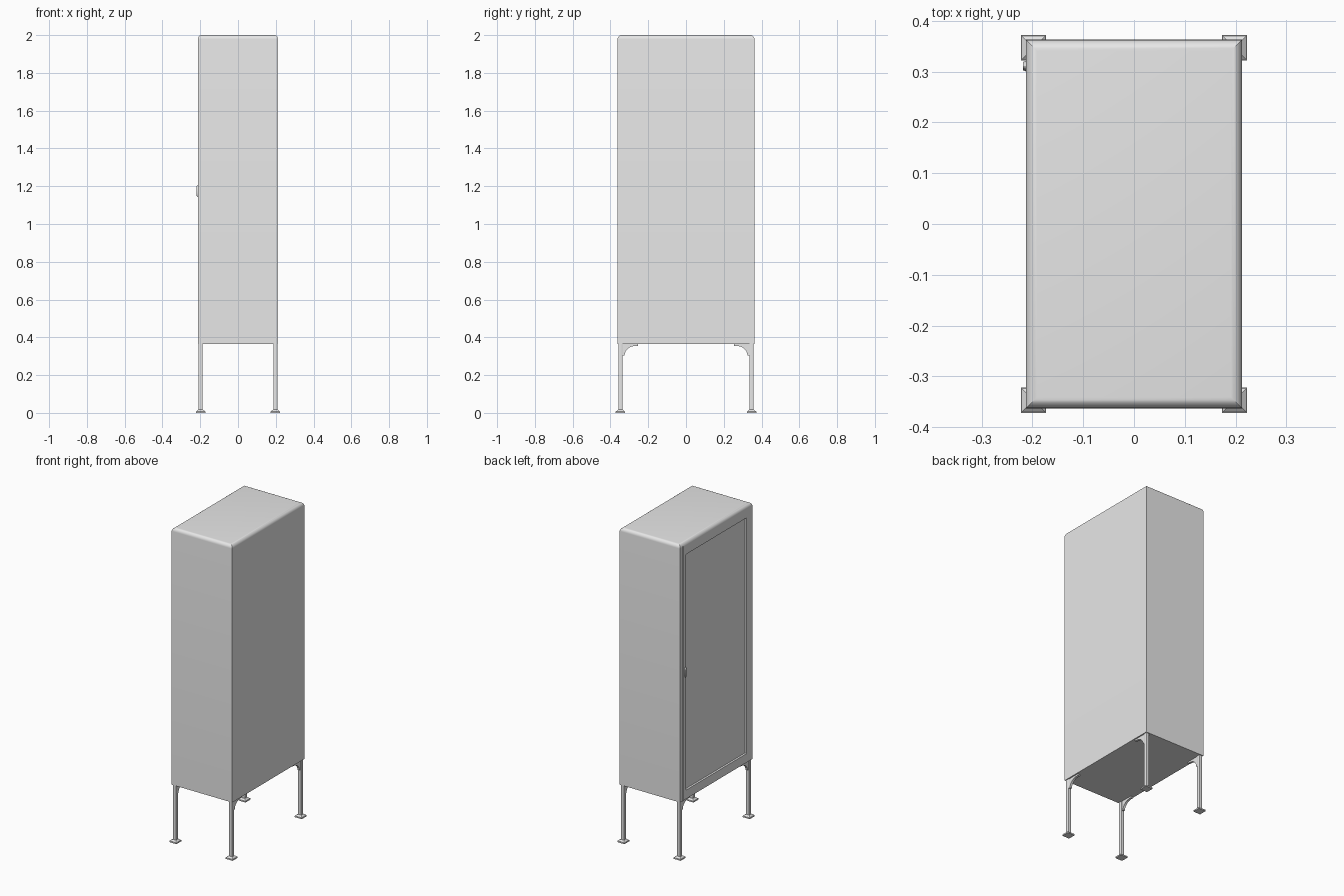
import bpy, bmesh, math
from mathutils import Vector, Matrix

cube = bpy.data.objects.get("Cube")
if cube:
    bpy.data.objects.remove(cube, do_unlink=True)

grey = bpy.data.materials.new("painted grey metal")
grey.use_nodes = True
grey.diffuse_color = (0.8, 0.8, 0.8, 1)
grey.node_tree.nodes["Principled BSDF"].inputs["Base Color"].default_value = (0.8, 0.8, 0.8, 1)

HALF_X, HALF_Y = 0.213, 0.363
BASE, TOP = 0.365, 2.0
LEG_X, LEG_Y = 0.198, 0.347


def finish(name, bm):
    bmesh.ops.recalc_face_normals(bm, faces=bm.faces[:])
    mesh = bpy.data.meshes.new(name)
    bm.to_mesh(mesh)
    bm.free()
    mesh.materials.append(grey)
    obj = bpy.data.objects.new(name, mesh)
    bpy.context.collection.objects.link(obj)
    bpy.ops.object.select_all(action='DESELECT')
    obj.select_set(True)
    bpy.context.view_layer.objects.active = obj
    bpy.ops.object.shade_smooth_by_angle()
    return obj


def add_box(bm, low, high):
    low, high = Vector(low), Vector(high)
    matrix = Matrix.Translation((low + high) / 2) @ Matrix.Diagonal((*(high - low), 1))
    return bmesh.ops.create_cube(bm, size=1, matrix=matrix)["verts"]


def add_prism(bm, outline, x, thickness):
    """Extrude a y-z outline along x."""
    face = bm.faces.new([bm.verts.new((x - thickness / 2, y, z)) for y, z in outline])
    new = bmesh.ops.extrude_face_region(bm, geom=[face])["geom"]
    verts = [v for v in new if isinstance(v, bmesh.types.BMVert)]
    bmesh.ops.translate(bm, verts=verts, vec=(thickness, 0, 0))
    if not face.is_valid or face not in bm.faces:
        return


# Cabinet body with rounded top edges
bm = bmesh.new()
add_box(bm, (-HALF_X, -HALF_Y, BASE), (HALF_X, HALF_Y, TOP))
rim = [e for e in bm.edges if all(v.co.z > TOP - 0.001 for v in e.verts)]
bmesh.ops.bevel(bm, geom=rim, offset=0.022, segments=6, profile=0.5, affect='EDGES')
bm.normal_update()

# Recessed door panel
door = min(bm.faces, key=lambda f: f.calc_center_median().x)
bmesh.ops.inset_individual(bm, faces=[door], thickness=0.08)
bmesh.ops.inset_individual(bm, faces=[door], thickness=0.003, depth=-0.01)

# Seam along the opening edge of the door
seam = (0.331, 0.337)
for y in seam:
    side = [f for f in bm.faces if all(v.co.x < -HALF_X + 0.001 for v in f.verts)]
    geom = side + list({e for f in side for e in f.edges}) + list({v for f in side for v in f.verts})
    bmesh.ops.bisect_plane(bm, geom=geom, plane_co=(0, y, 0), plane_no=(0, 1, 0))
bm.normal_update()
strip = [f for f in bm.faces if all(v.co.x < -HALF_X + 0.001
         and seam[0] - 0.0005 < v.co.y < seam[1] + 0.0005 for v in f.verts)]
bmesh.ops.inset_region(bm, faces=strip, thickness=0.001, depth=-0.006, use_even_offset=True)
finish("cabinet_body", bm)

# Oval door pull
bm = bmesh.new()
bmesh.ops.create_cone(bm, cap_ends=True, segments=24, radius1=0.011, radius2=0.008, depth=0.008,
                      matrix=Matrix.Translation((-HALF_X - 0.002, 0.311, 1.175))
                      @ Matrix.Diagonal((1, 1, 3.2, 1)) @ Matrix.Rotation(-math.pi / 2, 4, 'Y'))
finish("door_pull", bm)

# Legs, each with a spreading foot and a curved corner bracket
for sx, side_name in ((1, "left"), (-1, "right")):
    for sy, end_name in ((1, "back"), (-1, "front")):
        x, y = sx * LEG_X, sy * LEG_Y
        label = end_name + "_" + side_name

        bm = bmesh.new()
        add_box(bm, (x - 0.0105, y - 0.0105, 0.01), (x + 0.0105, y + 0.0105, BASE))
        uprights = [e for e in bm.edges if abs(e.verts[0].co.z - e.verts[1].co.z) > 0.1]
        bmesh.ops.bevel(bm, geom=uprights, offset=0.002, segments=2, profile=0.5, affect='EDGES')
        finish(label + "_leg", bm)

        bm = bmesh.new()
        add_box(bm, (x - 0.025, y - 0.025, 0), (x + 0.025, y + 0.025, 0.008))
        bmesh.ops.create_cone(bm, cap_ends=True, segments=4, radius1=0.033, radius2=0.018, depth=0.009,
                              matrix=Matrix.Translation((x, y, 0.0125))
                              @ Matrix.Rotation(math.pi / 4, 4, 'Z'))
        finish(label + "_foot", bm)

        arc = [(0.265 + 0.06 * math.sin(a), 0.305 + 0.05 * math.cos(a))
               for a in (i * math.pi / 16 for i in range(9))]
        outline = [(0.345, BASE), (0.255, BASE), (0.255, 0.355)] + arc + [(0.345, 0.305)]
        bm = bmesh.new()
        add_prism(bm, [(sy * u, z) for u, z in outline], x, 0.014)
        finish(label + "_bracket", bm)
